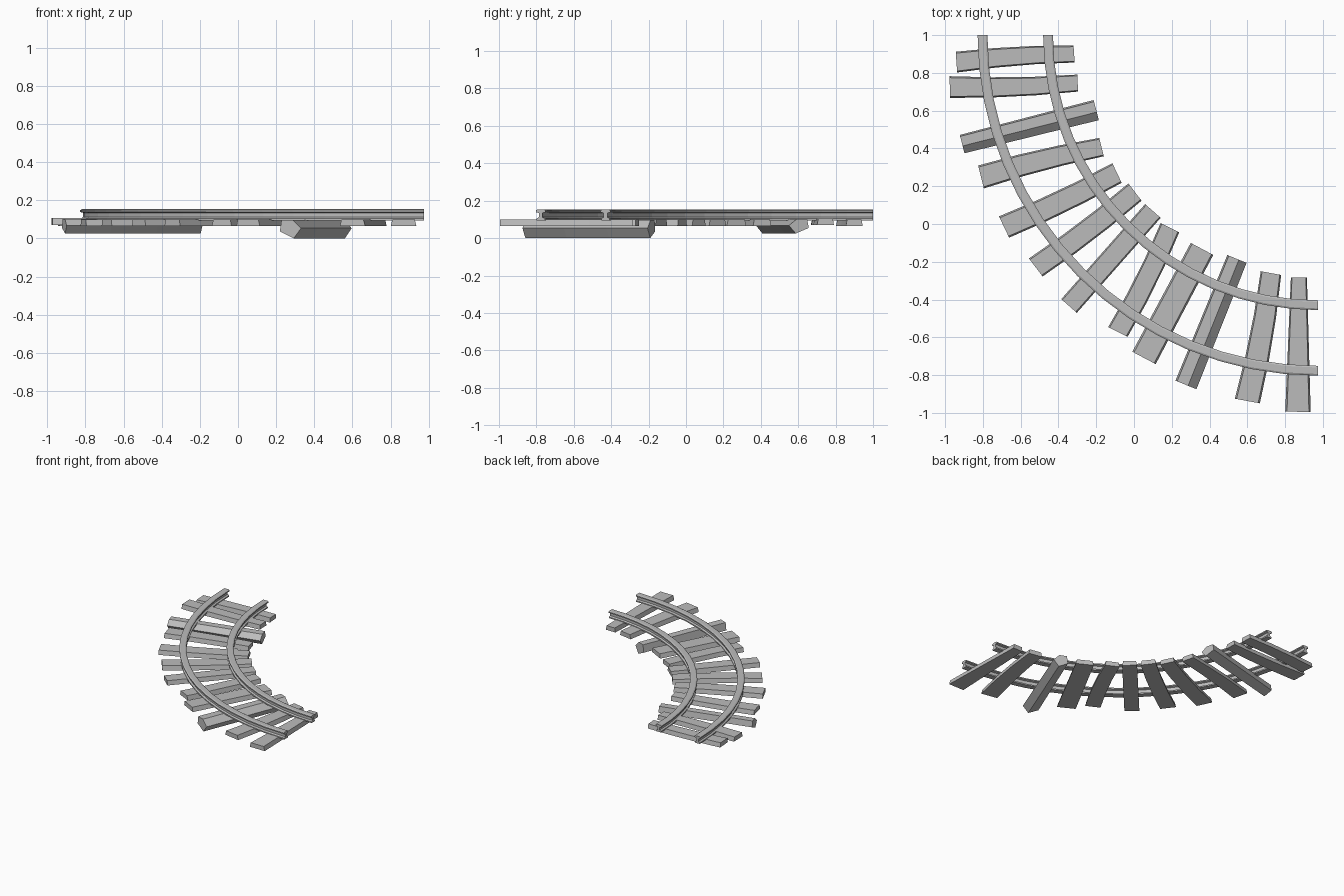
import bpy, bmesh, math
from mathutils import Vector

cube = bpy.data.objects.get("Cube")
if cube:
    bpy.data.objects.remove(cube, do_unlink=True)

grey = bpy.data.materials.new("plain_grey")
grey.use_nodes = True
colour = (0.5, 0.5, 0.5, 1)
grey.diffuse_color = colour
grey.node_tree.nodes["Principled BSDF"].inputs["Base Color"].default_value = colour


def loft(name, sections):
    """Skin a closed solid through a list of equal-length cross-sections."""
    bm = bmesh.new()
    rings = [[bm.verts.new(point) for point in section] for section in sections]
    count = len(rings[0])
    for ring, following in zip(rings, rings[1:]):
        for i in range(count):
            j = (i + 1) % count
            bm.faces.new((ring[i], ring[j], following[j], following[i]))
    bm.faces.new(rings[0])
    bm.faces.new(rings[-1])
    bmesh.ops.recalc_face_normals(bm, faces=bm.faces)
    mesh = bpy.data.meshes.new(name)
    bm.to_mesh(mesh)
    bm.free()
    mesh.materials.append(grey)
    obj = bpy.data.objects.new(name, mesh)
    bpy.context.scene.collection.objects.link(obj)
    return obj


# Rails: an I-shaped profile swept round a quarter turn
CENTRE = Vector((0.975, 1.0, 0))
SEGMENTS = 16
half_profile = [(0.022, 0.095), (0.022, 0.105), (0.01, 0.112),
                (0.01, 0.134), (0.026, 0.139), (0.026, 0.148), (0.017, 0.153)]
rail_profile = half_profile + [(-s, z) for s, z in reversed(half_profile)]


def build_rail(name, radius):
    sections = []
    for step in range(SEGMENTS + 1):
        angle = math.pi + math.pi / 2 * step / SEGMENTS
        outward = Vector((math.cos(angle), math.sin(angle), 0))
        sections.append([CENTRE + outward * (radius + s) + Vector((0, 0, z))
                         for s, z in rail_profile])
    loft(name, sections)


build_rail("outer_rail", 1.777)
build_rail("inner_rail", 1.43)


# Sleepers: hewn planks, with two chunkier tilted beams among them
def plank_profile(top):
    return [(-0.5, top - 0.035), (-0.43, top), (0.43, top), (0.5, top - 0.035)]


def beam_profile(low, height):
    shape = [(-0.5, 0.38), (-0.42, 1), (0.1, 1), (0.5, 0.55), (0.15, 0)]
    return [(s, low + z * height) for s, z in shape]


def build_sleeper(name, start, end, widths, bend, profile):
    start, end = Vector((*start, 0)), Vector((*end, 0))
    along = (end - start).normalized()
    side = Vector((along.y, -along.x, 0))
    sections = []
    for t in (0, 0.33, 0.67, 1):
        width = widths[0] + (widths[1] - widths[0]) * t
        middle = start.lerp(end, t) + side * bend * math.sin(math.pi * t)
        sections.append([middle + side * s * width + Vector((0, 0, z))
                         for s, z in profile])
    loft(name, sections)


plank, high_plank = plank_profile(0.1), plank_profile(0.106)
# outer end, inner end, widths at both ends, sideways bend, profile
sleepers = [
    ((-0.94, 0.857), (-0.317, 0.9), (0.11, 0.09), -0.01, plank),
    ((-0.975, 0.725), (-0.298, 0.746), (0.115, 0.09), 0.01, high_plank),
    ((-0.91, 0.423), (-0.2, 0.603), (0.1, 0.11), 0, beam_profile(0.025, 0.077)),
    ((-0.81, 0.249), (-0.172, 0.407), (0.125, 0.1), -0.01, plank),
    ((-0.688, -0.016), (-0.09, 0.27), (0.125, 0.115), 0.01, plank),
    ((-0.52, -0.23), (0.005, 0.169), (0.12, 0.115), 0.01, plank),
    ((-0.344, -0.434), (0.1, 0.069), (0.11, 0.11), 0, plank),
    ((-0.085, -0.571), (0.19, -0.02), (0.115, 0.11), 0.012, plank),
    ((0.053, -0.709), (0.36, -0.132), (0.14, 0.135), 0, plank),
    ((0.275, -0.852), (0.545, -0.185), (0.12, 0.11), 0, beam_profile(0, 0.097)),
    ((0.6, -0.937), (0.725, -0.26), (0.135, 0.11), 0.012, plank),
    ((0.868, -0.994), (0.873, -0.283), (0.135, 0.085), 0, plank),
]
for number, sleeper in enumerate(sleepers, 1):
    build_sleeper(f"sleeper_{number}", *sleeper)
